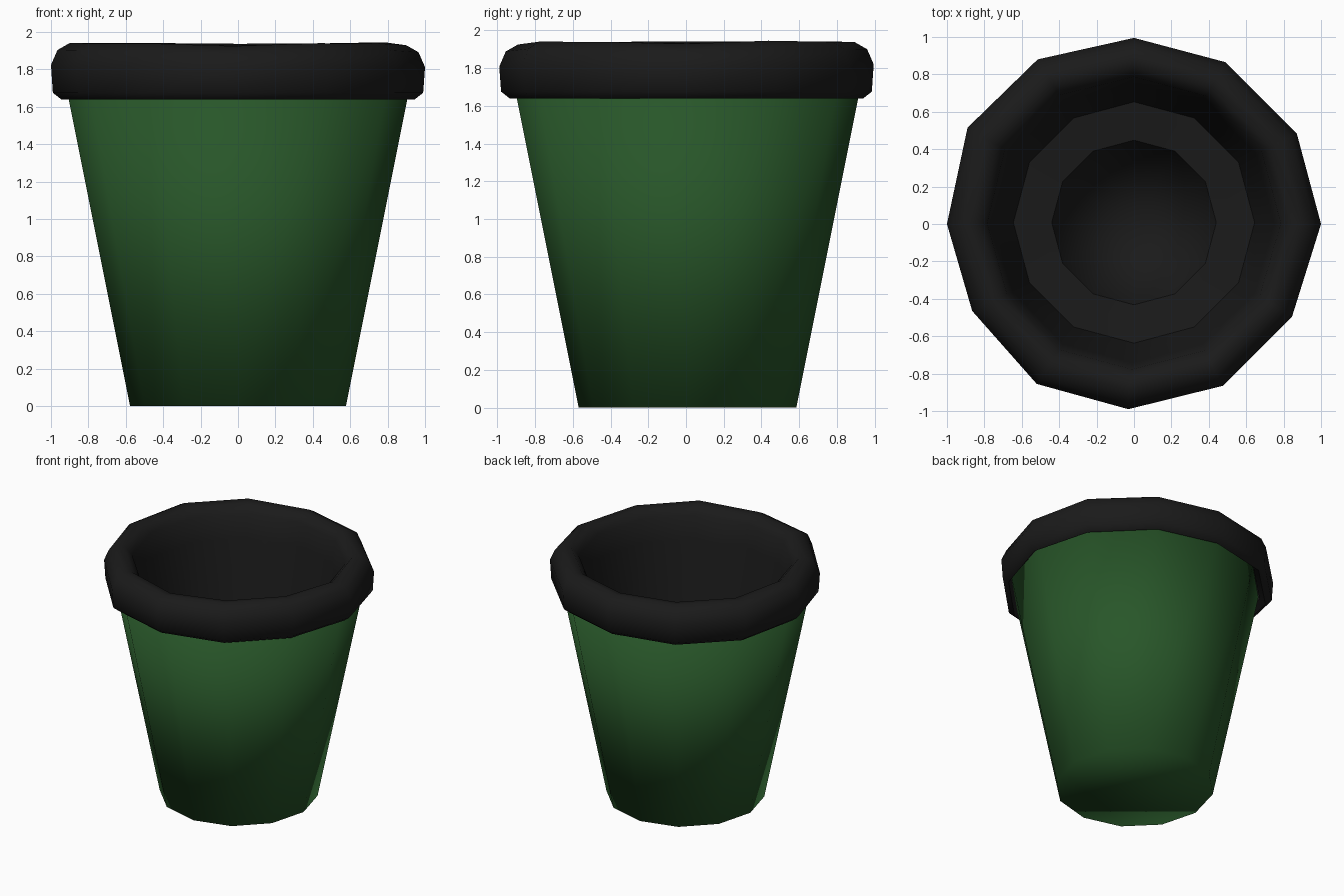
import bpy, bmesh, math

if "Cube" in bpy.data.objects:
    bpy.data.objects.remove(bpy.data.objects["Cube"])

SIDES = 12


def material(name, rgb):
    m = bpy.data.materials.new(name)
    m.diffuse_color = (*rgb, 1.0)
    m.use_nodes = True
    m.node_tree.nodes["Principled BSDF"].inputs["Base Color"].default_value = m.diffuse_color
    return m


green = material("bin_green", (0.021, 0.093, 0.022))
black = material("liner_black", (0.0105, 0.0105, 0.0105))

# Slightly uneven outline of the folded liner, seen from the top
OUTLINE = [(1.0, 0.0), (0.87, 0.485), (0.49, 0.865), (0.0, 0.995),
           (-0.515, 0.88), (-0.89, 0.515), (-1.0, 0.0), (-0.865, -0.465),
           (-0.52, -0.855), (-0.03, -0.99), (0.475, -0.865), (0.845, -0.495)]
WOBBLE = [-0.008, 0.008, 0.002, 0.0, 0.004, 0.003,
          0.004, 0.002, 0.002, -0.012, 0.003, 0.002]


def circle(i):
    a = 2 * math.pi * i / SIDES
    return math.cos(a), math.sin(a)


def lathe(name, profile, mat, uneven, tip=None, cap_first=False, sharp_rings=()):
    """Sweep (radius, z, unevenness) rings; optionally close with a cap or tip."""
    bm = bmesh.new()
    rings = []
    for r, z, k in profile:
        ring = []
        for i in range(SIDES):
            cx, cy = circle(i)
            ox, oy = OUTLINE[i]
            x, y = cx + (ox - cx) * k, cy + (oy - cy) * k
            ring.append(bm.verts.new((x * r, y * r + 0.008 * (1 - k),
                                      z + (WOBBLE[i] * k if uneven and z > 1.8 else 0))))
        rings.append(ring)
    for a, b in zip(rings, rings[1:]):
        for i in range(SIDES):
            j = (i + 1) % SIDES
            bm.faces.new((a[i], a[j], b[j], b[i]))
    if cap_first:
        bm.faces.new(list(reversed(rings[0])))
    if tip is not None:
        t = bm.verts.new((0, 0.008, tip))
        for i in range(SIDES):
            bm.faces.new((rings[-1][i], rings[-1][(i + 1) % SIDES], t))
    for n in sharp_rings:
        for i in range(SIDES):
            bm.edges.get((rings[n][i], rings[n][(i + 1) % SIDES])).smooth = False
    for f in bm.faces:
        f.smooth = True
    me = bpy.data.meshes.new(name)
    bm.to_mesh(me)
    bm.free()
    me.materials.append(mat)
    ob = bpy.data.objects.new(name, me)
    bpy.context.collection.objects.link(ob)
    return ob


# Tapered bin body with a closed base and a top lip turned inwards
lathe("bin_body", [(0.577, 0.0, 0), (0.915, 1.69, 0), (0.80, 1.69, 0)],
      green, False, cap_first=True)

# Liner: folded over the rim, then hanging down inside the bin to a pointed bottom
liner = [(0.91, 1.68, 0.6), (0.945, 1.64, 1), (0.99, 1.675, 1), (1.0, 1.82, 1),
         (0.965, 1.90, 1), (0.90, 1.937, 1), (0.84, 1.93, 0.8), (0.785, 1.875, 0.5),
         (0.75, 1.70, 0.3), (0.645, 1.12, 0), (0.44, 1.10, 0)]
lathe("bin_liner", liner, black, True, tip=0.1, sharp_rings=(1, 9, 10))
